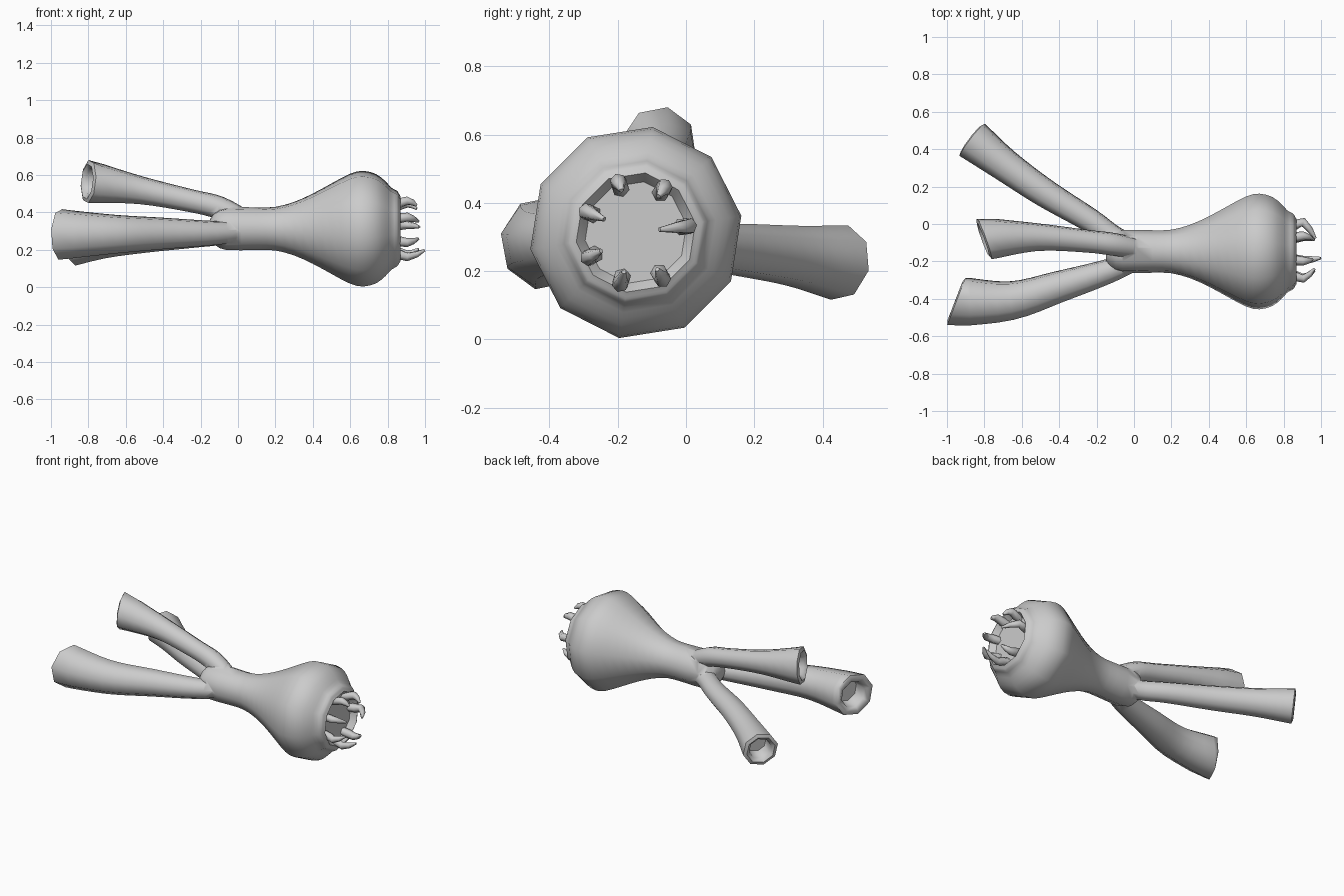
import bpy, bmesh, math
from mathutils import Vector

if "Cube" in bpy.data.objects:
    bpy.data.objects.remove(bpy.data.objects["Cube"])


def smooth_path(pts, steps):
    """Catmull-Rom interpolation of (x, y, z, radius) stations."""
    p = [Vector(q) for q in pts]
    p = [2 * p[0] - p[1]] + p + [2 * p[-1] - p[-2]]
    out = []
    for i in range(1, len(p) - 2):
        a, b, c, d = p[i - 1:i + 3]
        for s in range(steps):
            t = s / steps
            out.append(0.5 * (2 * b + (c - a) * t + (2 * a - 5 * b + 4 * c - d) * t * t
                              + (3 * b - a - 3 * c + d) * t ** 3))
    return out + [p[-2]]


def sweep(name, path, sides, phase=0.0, hole=None, end_normal=None):
    """Round sweep; hole = (rim radius factor, depth) sinks a socket in the end."""
    bm = bmesh.new()
    rings = []

    def ring(c, t, r):
        u = Vector((0, 0, 1)).cross(t).normalized()
        v = t.cross(u)
        rings.append([bm.verts.new(c + r * (math.cos(a) * u + math.sin(a) * v))
                      for a in (phase + math.tau * k / sides for k in range(sides))])

    pos = [q.to_3d() for q in path]
    for i, q in enumerate(path):
        t = (pos[min(i + 1, len(pos) - 1)] - pos[max(i - 1, 0)]).normalized()
        if end_normal and i == len(path) - 1:
            t = Vector(end_normal).normalized()
        ring(pos[i], t, q[3])
    if hole:
        f, depth = hole
        ring(pos[-1] + t * 0.008, t, path[-1][3] * (f + 1) / 2)
        ring(pos[-1] - t * 0.01, t, path[-1][3] * f)
        ring(pos[-1] - t * depth, t, path[-1][3] * f * 0.92)
    for a, b in zip(rings, rings[1:]):
        for k in range(sides):
            j = (k + 1) % sides
            bm.faces.new((a[k], a[j], b[j], b[k]))
    bm.faces.new(rings[0][::-1])
    bm.faces.new(rings[-1])
    bmesh.ops.recalc_face_normals(bm, faces=bm.faces)
    me = bpy.data.meshes.new(name)
    bm.to_mesh(me)
    bm.free()
    ob = bpy.data.objects.new(name, me)
    bpy.context.collection.objects.link(ob)
    return ob


def shade(ob, angle):
    bpy.ops.object.select_all(action='DESELECT')
    ob.select_set(True)
    bpy.context.view_layer.objects.active = ob
    bpy.ops.object.shade_smooth_by_angle(angle=math.radians(angle))


CY, CZ = -0.147, 0.313

# Bulbous ten-sided body with a shallow mouth
profile = [(-0.15, 0.05), (-0.12, 0.09), (-0.06, 0.116), (0.1, 0.115), (0.2, 0.118),
           (0.3, 0.145), (0.4, 0.19), (0.5, 0.245), (0.6, 0.298), (0.67, 0.313),
           (0.74, 0.295), (0.79, 0.255), (0.82, 0.222), (0.85, 0.205), (0.86, 0.19)]
body = sweep("body", smooth_path([(x, CY, CZ, r) for x, r in profile], 2), 10,
             math.radians(9), hole=(0.86, 0.03))

# Three flared tubes branching off the neck
tubes = [
    ("rear_tube", [(0.06, -0.14, 0.30, 0.05), (-0.1, -0.075, 0.285, 0.062),
                   (-0.235, 0.02, 0.275, 0.066), (-0.475, 0.165, 0.262, 0.078),
                   (-0.69, 0.315, 0.245, 0.09), (-0.865, 0.45, 0.225, 0.112)],
     (-0.78, 0.6, -0.1)),
    ("upper_tube", [(0.06, -0.14, 0.35, 0.05), (-0.1, -0.11, 0.425, 0.062),
                    (-0.25, -0.092, 0.462, 0.062), (-0.52, -0.07, 0.518, 0.076),
                    (-0.8, -0.08, 0.565, 0.118)],
     (-0.94, -0.34, 0.08)),
    ("front_tube", [(0.06, -0.17, 0.30, 0.05), (-0.13, -0.25, 0.29, 0.066),
                    (-0.4, -0.335, 0.288, 0.086), (-0.66, -0.41, 0.284, 0.106),
                    (-0.95, -0.415, 0.282, 0.138)],
     (-0.93, 0.36, 0.0)),
]
for name, pts, normal in tubes:
    tube = sweep(name, smooth_path(pts, 4), 8, math.radians(12),
                 hole=(0.62, 0.09), end_normal=normal)
    mod = body.modifiers.new(name, 'BOOLEAN')
    mod.operation, mod.solver, mod.object = 'UNION', 'EXACT', tube
    bpy.context.view_layer.objects.active = body
    bpy.ops.object.modifier_apply(modifier=mod.name)
    bpy.data.objects.remove(tube)
shade(body, 55)

# Seven hooked teeth around the mouth: angle, tip x, tip radius
teeth = [(7, 0.97, 0.07), (58, 0.955, 0.125), (109, 0.955, 0.13), (157, 0.965, 0.10),
         (208, 0.965, 0.115), (253, 0.998, 0.12), (300, 0.965, 0.125)]
for i, (deg, tip, tr) in enumerate(teeth):
    c, s = math.cos(math.radians(deg)), math.sin(math.radians(deg))
    stations = [(0.815, 0.135, 0.026), (0.865, 0.145, 0.027), (0.905, 0.158, 0.024),
                (0.905 + (tip - 0.905) * 0.55, (0.158 + tr) / 2 + 0.004, 0.017),
                (tip, tr, 0.007)]
    path = [Vector((x, CY + c * r, CZ + s * r, w)) for x, r, w in stations]
    shade(sweep(f"tooth_{i + 1}", path, 6, math.radians(deg)), 65)
